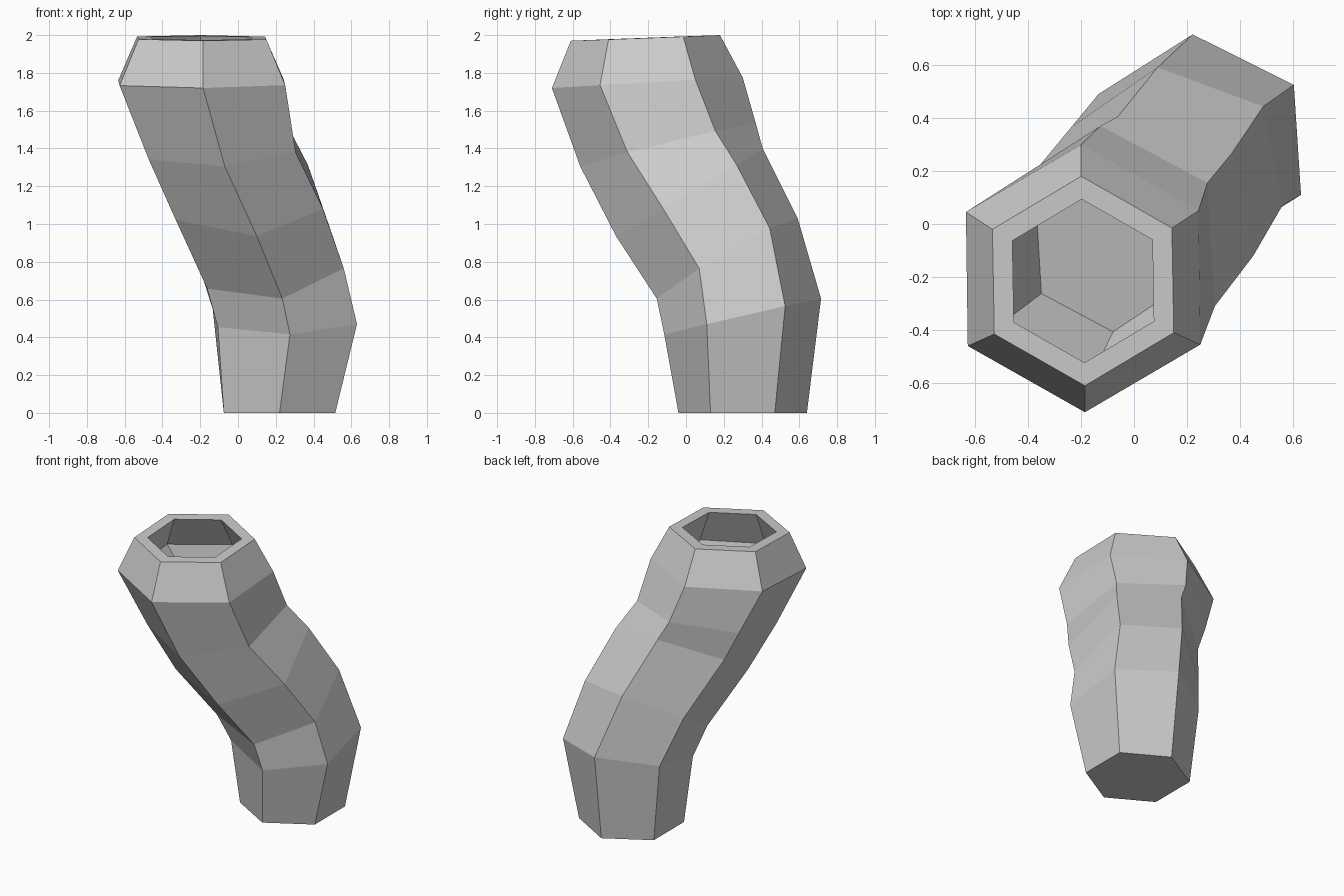
import bpy
import bmesh
from mathutils import Vector

default_cube = bpy.data.objects.get("Cube")
if default_cube:
    bpy.data.objects.remove(default_cube, do_unlink=True)

# One plain material for the whole pipe
grey = bpy.data.materials.new("plain_grey")
grey.use_nodes = True
colour = (0.6, 0.6, 0.6, 1.0)
grey.diffuse_color = colour
grey.node_tree.nodes["Principled BSDF"].inputs["Base Color"].default_value = colour

# Tilted hexagon sections, bottom to top: centre, front corner, next corner
sections = [
    ((0.22, 0.30, 0), (0.22, -0.04, 0), (0.515, 0.13, 0)),
    ((0.248, 0.30, 0.51), (0.275, -0.115, 0.415), (0.63, 0.11, 0.47)),
    ((0.162, 0.218, 0.818), (0.235, -0.155, 0.605), (0.56, 0.07, 0.765)),
    ((0.02, 0.018, 1.168), (0.10, -0.37, 0.935), (0.45, -0.12, 1.08)),
    ((-0.098, -0.095, 1.418), (-0.07, -0.56, 1.305), (0.305, -0.31, 1.38)),
    ((-0.192, -0.205, 1.748), (-0.185, -0.71, 1.72), (0.25, -0.455, 1.735)),
    ((-0.192, -0.215, 1.985), (-0.185, -0.61, 1.97), (0.15, -0.41, 1.977)),
]


def add_hexagon(bm, section, scale=1.0):
    """Complete a hexagon from its centre and two neighbouring corners."""
    centre, first, second = (Vector(point) for point in section)
    u = (first - centre) * scale
    v = (second - centre) * scale
    spokes = (u, v, v - u, -u, -v, u - v)
    return [bm.verts.new(centre + spoke) for spoke in spokes]


def bridge(bm, lower, upper):
    """Join two hexagons with a band of six faces."""
    for i in range(len(lower)):
        j = (i + 1) % len(lower)
        bm.faces.new((lower[i], lower[j], upper[j], upper[i]))


bm = bmesh.new()

# Outer wall, followed over the rim and down into the hollow mouth
loops = [add_hexagon(bm, section) for section in sections]
hollow = ((sections[-1], 0.78), (sections[-2], 0.84), (sections[-3], 0.67))
loops += [add_hexagon(bm, section, scale) for section, scale in hollow]
for lower, upper in zip(loops, loops[1:]):
    bridge(bm, lower, upper)

# Flat base and the floor inside the mouth
bm.faces.new(list(reversed(loops[0])))
bm.faces.new(loops[-1])
bmesh.ops.recalc_face_normals(bm, faces=bm.faces[:])

mesh = bpy.data.meshes.new("bent_pipe")
bm.to_mesh(mesh)
bm.free()
mesh.materials.append(grey)
pipe = bpy.data.objects.new("bent_pipe", mesh)
bpy.context.scene.collection.objects.link(pipe)
